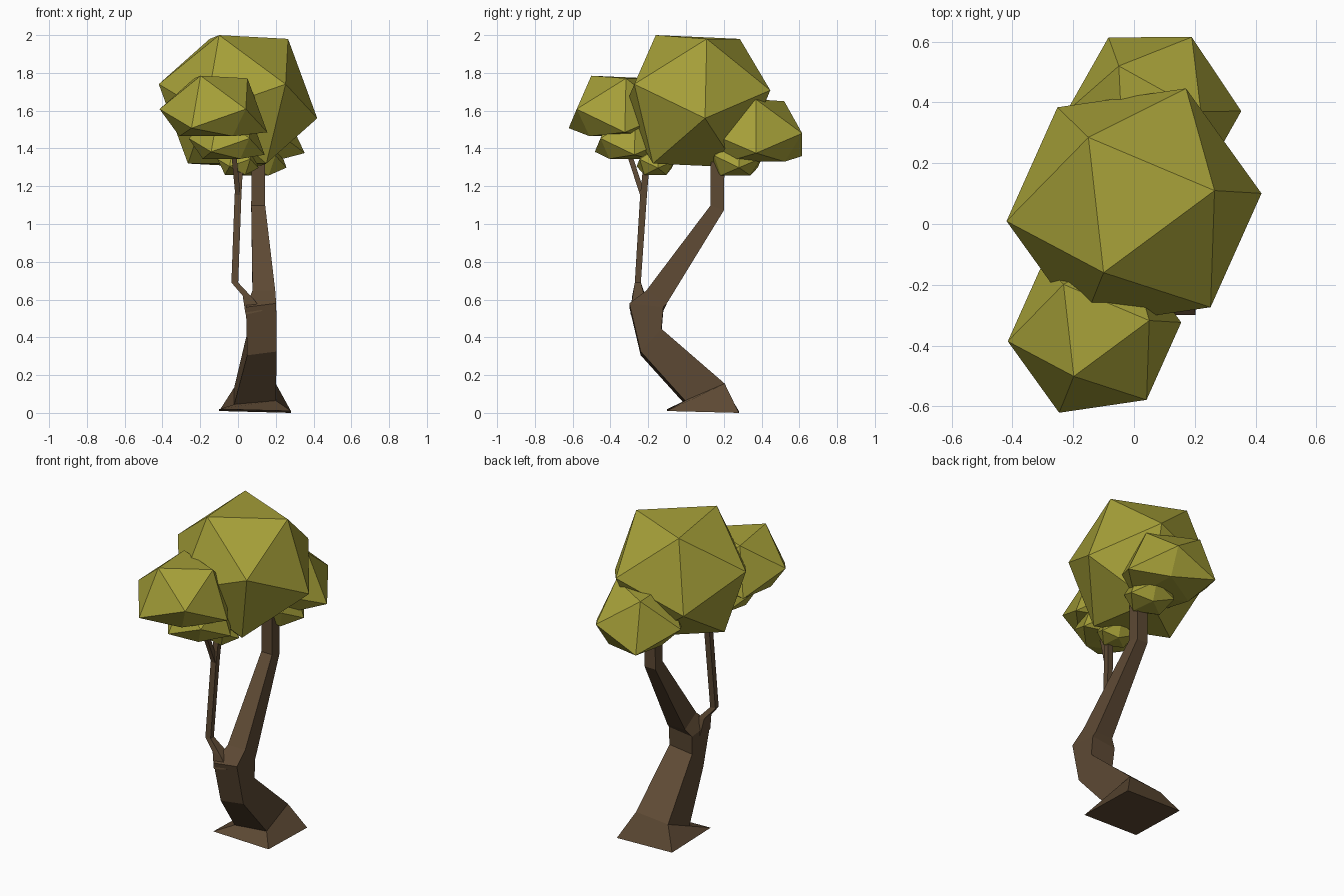
import bpy, bmesh
from mathutils import Vector, Matrix

if "Cube" in bpy.data.objects:
    bpy.data.objects.remove(bpy.data.objects["Cube"])


def material(name, rgb):
    m = bpy.data.materials.new(name)
    m.diffuse_color = (*rgb, 1)
    m.use_nodes = True
    m.node_tree.nodes["Principled BSDF"].inputs["Base Color"].default_value = m.diffuse_color
    return m


BARK = material("brown bark", (0.11, 0.067, 0.034))
LEAF = material("olive leaf", (0.38, 0.35, 0.04))


def finish(bm, name, mat):
    bmesh.ops.recalc_face_normals(bm, faces=bm.faces[:])
    me = bpy.data.meshes.new(name)
    bm.to_mesh(me)
    bm.free()
    me.materials.append(mat)
    ob = bpy.data.objects.new(name, me)
    bpy.context.collection.objects.link(ob)


def limb(name, rings):
    """Four-sided tube; each ring is x, y, z, half x, half y, rise along x, rise along y."""
    bm = bmesh.new()
    loops = []
    for x, y, z, hx, hy, rx, ry in rings:
        loops.append([bm.verts.new((x + sx * hx, y + sy * hy, z + sx * rx + sy * ry))
                      for sx, sy in ((-1, -1), (1, -1), (1, 1), (-1, 1))])
    for a, b in zip(loops, loops[1:]):
        for i in range(4):
            j = (i + 1) % 4
            bm.faces.new((a[i], a[j], b[j], b[i]))
    bm.faces.new(loops[0][::-1])
    bm.faces.new(loops[-1])
    finish(bm, name, BARK)


def leaf_clump(name, center, corners, floor=0.0):
    """Icosahedron stretched so one face lands on three corners, flattened underneath."""
    bm = bmesh.new()
    bmesh.ops.create_icosphere(bm, subdivisions=1, radius=1)
    bm.faces.ensure_lookup_table()
    source = Matrix([v.co for v in bm.faces[0].verts]).transposed()
    target = Matrix(corners).transposed()
    fit = target @ source.inverted()
    for v in bm.verts:
        v.co = fit @ v.co + Vector(center)
        v.co.z = max(v.co.z, floor)
    finish(bm, name, LEAF)


# Trunk with flared foot, bending into the main limb
limb("trunk", [
    (0.09, 0.09, 0.01, 0.19, 0.19, -0.005, -0.005),
    (0.09, 0.10, 0.10, 0.11, 0.105, 0.01, 0.045),
    (0.127, -0.185, 0.375, 0.078, 0.055, 0.01, 0.06),
    (0.122, -0.21, 0.56, 0.08, 0.09, 0.01, -0.01),
    (0.137, -0.155, 0.615, 0.06, 0.055, 0.0, -0.033),
    (0.107, 0.165, 1.085, 0.037, 0.036, 0.0, -0.012),
    (0.107, 0.168, 1.42, 0.035, 0.036, 0, 0),
])

# Thin side branch and its fork
limb("side_branch", [
    (0.085, -0.245, 0.53, 0.045, 0.05, 0.01, 0),
    (0.055, -0.25, 0.61, 0.03, 0.035, -0.01, 0),
    (-0.017, -0.255, 0.69, 0.018, 0.016, 0, 0),
    (0.0, -0.225, 1.15, 0.018, 0.018, 0, 0),
    (0.017, -0.2, 1.42, 0.015, 0.015, 0, 0),
])
limb("branch_fork", [
    (0.0, -0.228, 1.15, 0.014, 0.014, 0, 0),
    (-0.025, -0.31, 1.40, 0.013, 0.014, 0, 0),
])

# Crown: the large clump sets the shape, the others are scaled copies
CROWN = [Vector((-0.1, -0.215, 0.35)), Vector((0.265, 0.055, 0.33)), Vector((-0.15, 0.23, 0.33))]
for name, center, scale, floor in (
        ("large_leaf_clump", (0, 0.055, 1.65), 1.0, 0),
        ("front_leaf_clump", (-0.13, -0.355, 1.547), 0.68, 1.465),
        ("front_lower_leaf_clump", (-0.06, -0.295, 1.41), 0.48, 1.345),
        ("back_lower_leaf_clump", (0.11, 0.265, 1.33), 0.35, 1.257),
        ("small_lower_leaf_clump", (0.0, -0.16, 1.32), 0.26, 1.26)):
    leaf_clump(name, center, [c * scale for c in CROWN], floor)

# Back clump leans a little, so it is fitted on its own corners
BACK = Vector((0.065, 0.37, 1.42))
leaf_clump("back_leaf_clump", BACK,
           [Vector(p) - BACK for p in ((0.22, 0.37, 1.66), (0.19, 0.615, 1.48), (-0.05, 0.52, 1.65))], 1.33)
